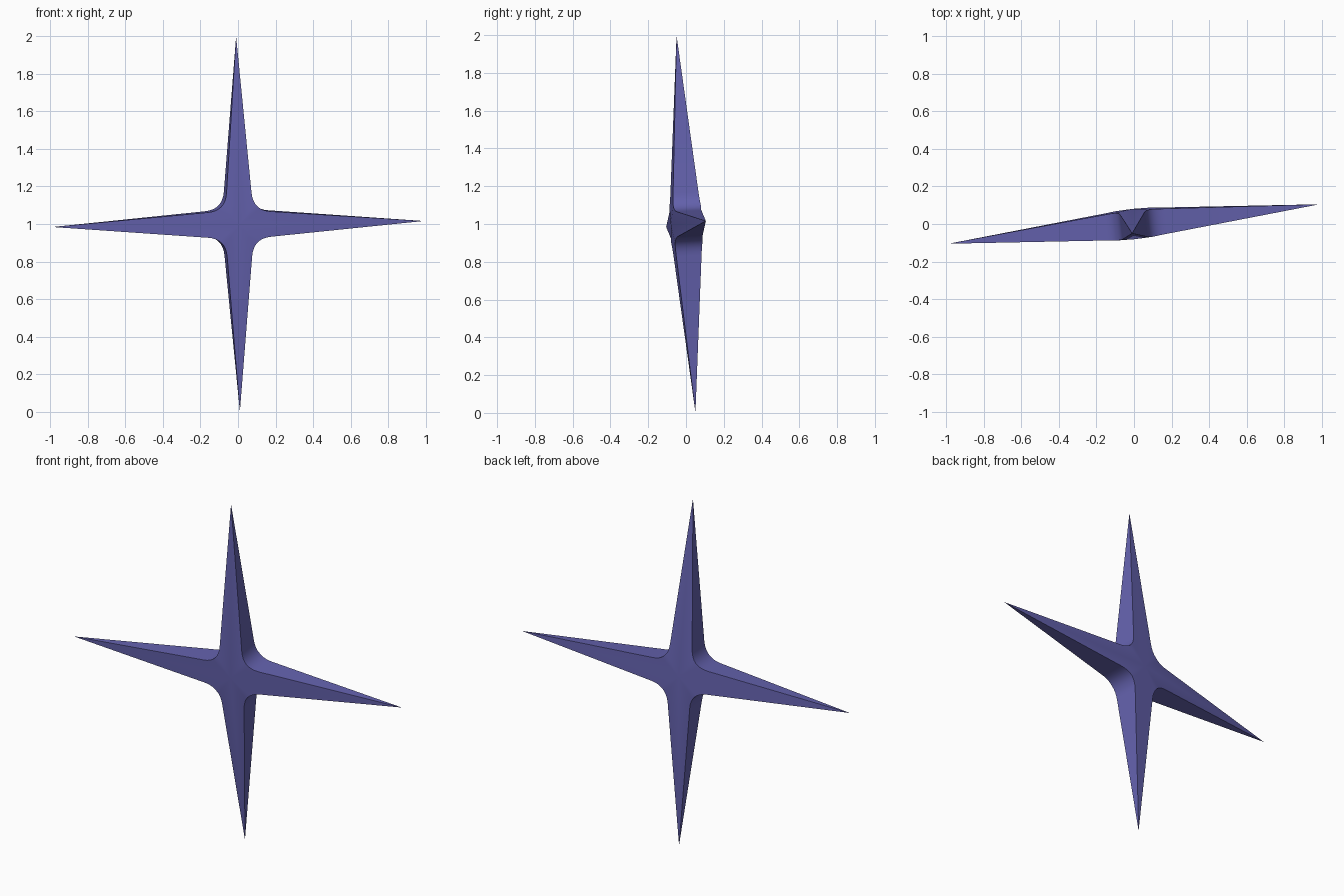
import bpy
import bmesh
from mathutils import Vector

cube = bpy.data.objects.get("Cube")
if cube:
    bpy.data.objects.remove(cube, do_unlink=True)

# Tilted frame of the star: two spike axes and the facing direction
CENTRE = Vector((0, 0, 1))
SIDE = Vector((0.988, 0.105, 0.016))
UP = Vector((-0.01, -0.05, 0.998))
FACING = SIDE.cross(UP).normalized()

ROOT = 0.081       # half width of a spike, extended to the centre
SHOULDER = 0.17    # where the fillet between two spikes begins
STEPS = 8


def half_width(t):
    return ROOT * (1 - t)


def place(u, v, h):
    return CENTRE + SIDE * u + UP * v + FACING * h


def quadrant():
    """Tip of the first spike, then the fillet towards the second."""
    start = Vector((SHOULDER, half_width(SHOULDER)))
    end = start.yx
    inner = ROOT / (1 + ROOT)
    corner = Vector((inner, inner))
    points = [Vector((1, 0))]
    for i in range(STEPS + 1):
        t = i / STEPS
        points.append(start * (1 - t) ** 2 + corner * 2 * t * (1 - t) + end * t * t)
    return points


# Full outline: the same quadrant turned four times
outline = []
points = quadrant()
for turn in range(4):
    outline += points
    points = [Vector((-p.y, p.x)) for p in points]

# Front and back rims meet at the four tips
bm = bmesh.new()
front, back = [], []
for p in outline:
    h = half_width(max(abs(p.x), abs(p.y)))
    f = bm.verts.new(place(p.x, p.y, h))
    front.append(f)
    back.append(f if h < 1e-6 else bm.verts.new(place(p.x, p.y, -h)))
front_mid = bm.verts.new(place(0, 0, ROOT))
back_mid = bm.verts.new(place(0, 0, -ROOT))

# Front, back and side faces
for i in range(len(outline)):
    j = (i + 1) % len(outline)
    bm.faces.new((front_mid, front[i], front[j]))
    bm.faces.new((back_mid, back[j], back[i]))
    wall = list(dict.fromkeys((front[i], back[i], back[j], front[j])))
    bm.faces.new(wall)
bmesh.ops.recalc_face_normals(bm, faces=bm.faces[:])

mesh = bpy.data.meshes.new("four_point_star")
bm.to_mesh(mesh)
bm.free()
star = bpy.data.objects.new("four_point_star", mesh)
bpy.context.collection.objects.link(star)

# Single violet blue colour
violet = bpy.data.materials.new("violet_blue")
violet.use_nodes = True
colour = (0.127, 0.121, 0.42, 1)
violet.diffuse_color = colour
violet.node_tree.nodes["Principled BSDF"].inputs["Base Color"].default_value = colour
mesh.materials.append(violet)

# Smooth fillets, crisp rims
bpy.ops.object.select_all(action="DESELECT")
star.select_set(True)
bpy.context.view_layer.objects.active = star
bpy.ops.object.shade_smooth_by_angle(angle=0.6)
